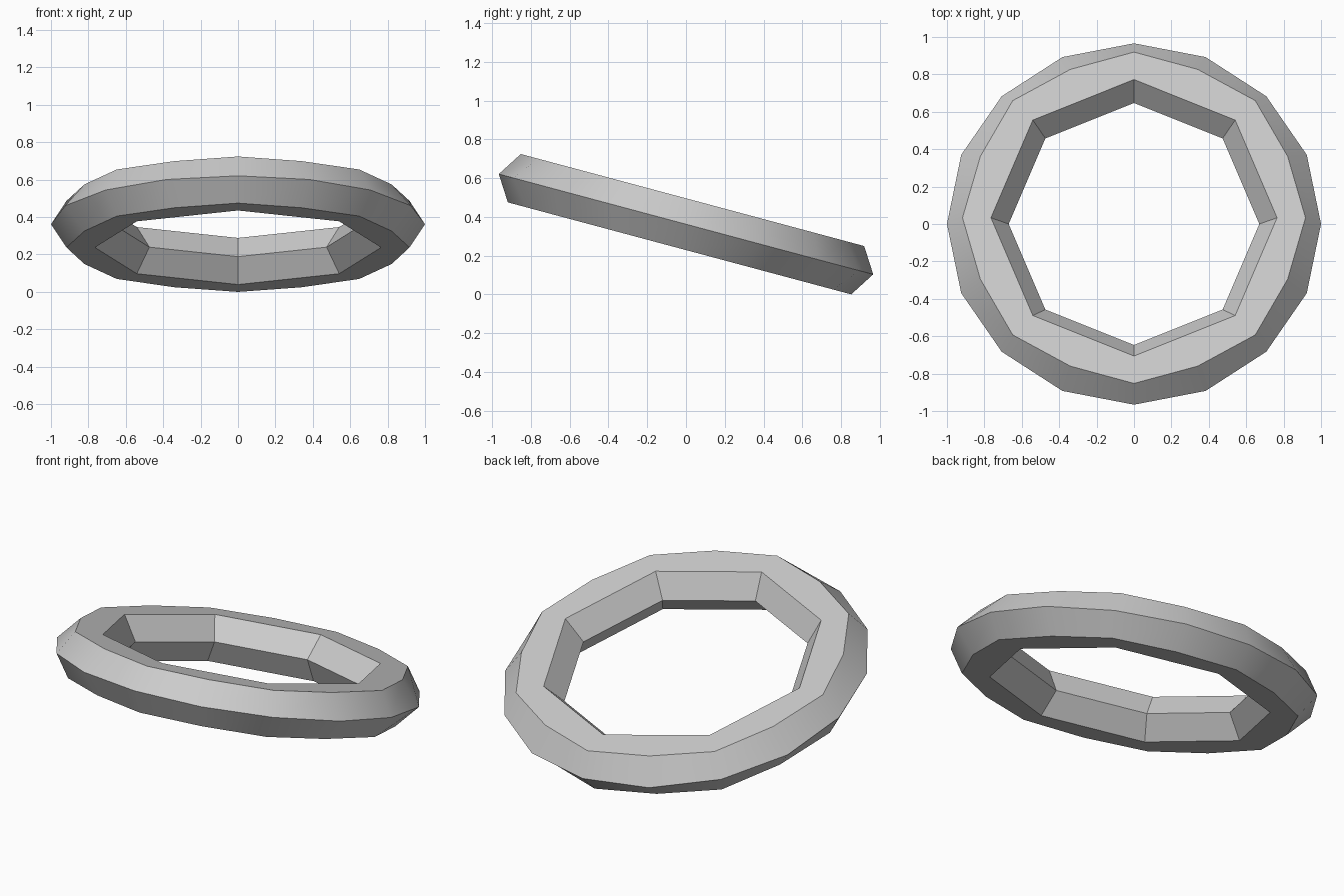
import bpy, bmesh
from math import sin, cos, pi, radians
from mathutils import Matrix

if "Cube" in bpy.data.objects:
    bpy.data.objects.remove(bpy.data.objects["Cube"])

# Hexagonal section: (radius at even steps, radius at odd steps, height)
C = cos(pi / 8)
H = 0.129
profile = [(1.0, 1.0, 0), (0.917, 0.889, H), (0.765, 0.765 * C, H),
           (0.67, 0.67 * C, 0), (0.765, 0.765 * C, -H), (0.917, 0.889, -H)]
STEPS = 16

# Sweep the section around; the hole comes out as an octagon
bm = bmesh.new()
rings = []
for i in range(STEPS):
    a = 2 * pi * i / STEPS
    rings.append([bm.verts.new((p[i % 2] * cos(a), p[i % 2] * sin(a), p[2])) for p in profile])
n = len(profile)
for i in range(STEPS):
    r, s = rings[i], rings[(i + 1) % STEPS]
    for j in range(n):
        k = (j + 1) % n
        bm.faces.new((r[j], s[j], s[k], r[k]))
bmesh.ops.recalc_face_normals(bm, faces=bm.faces)

# Tilt the ring and rest it on the ground
bm.transform(Matrix.Rotation(radians(-15), 4, 'X'))
low = min(v.co.z for v in bm.verts)
bmesh.ops.translate(bm, verts=bm.verts, vec=(0, 0, -low))

mesh = bpy.data.meshes.new("tilted_ring")
bm.to_mesh(mesh)
bm.free()
ring = bpy.data.objects.new("tilted_ring", mesh)
bpy.context.collection.objects.link(ring)
bpy.context.view_layer.objects.active = ring
ring.select_set(True)
bpy.ops.object.shade_smooth_by_angle(angle=radians(30))
